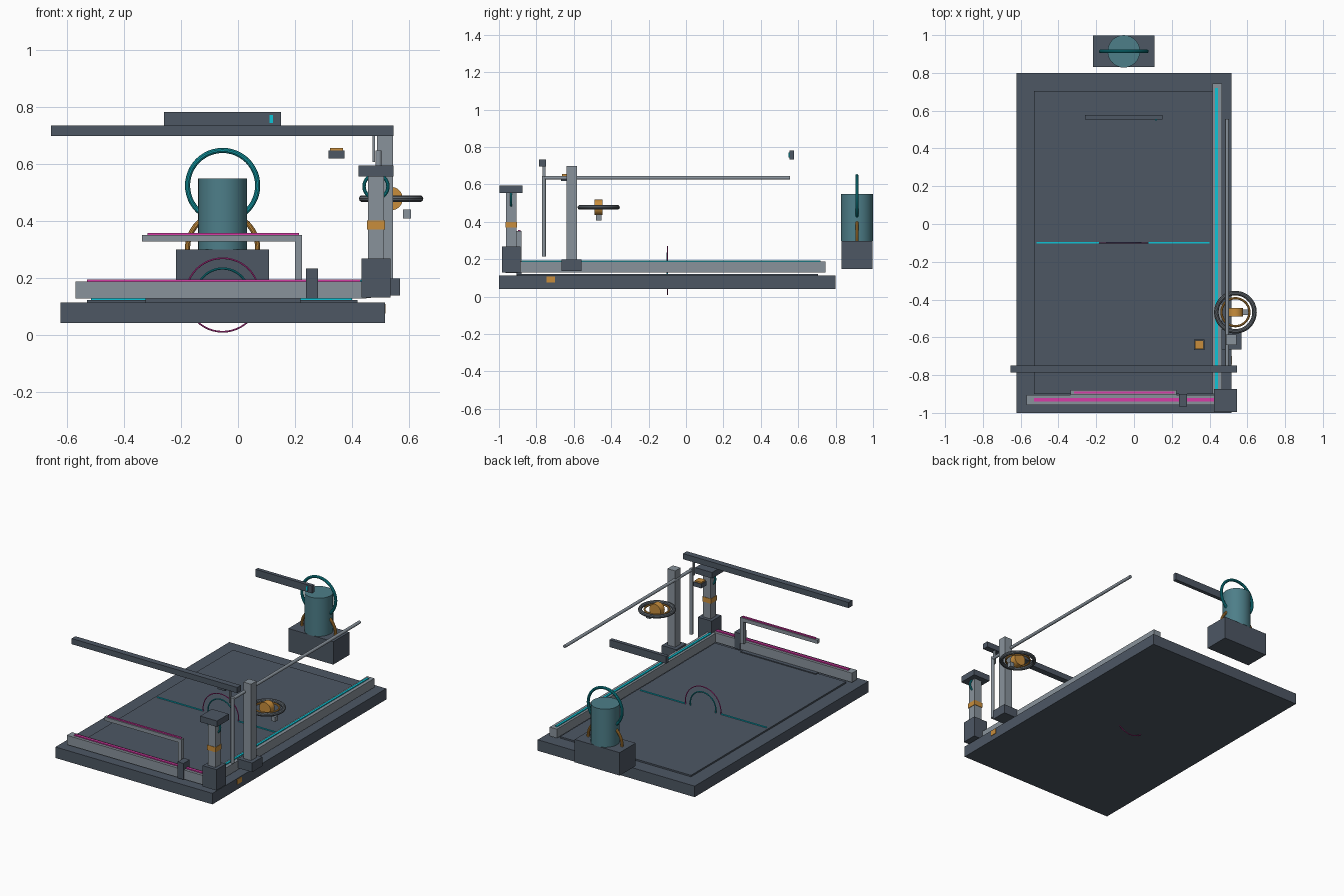
import bpy, math

if "Cube" in bpy.data.objects:
    bpy.data.objects.remove(bpy.data.objects["Cube"])


def material(name, rgb):
    m = bpy.data.materials.new(name)
    m.diffuse_color = (*rgb, 1)
    m.use_nodes = True
    m.node_tree.nodes["Principled BSDF"].inputs["Base Color"].default_value = m.diffuse_color
    return m


SLATE = material("dark slate", (0.075, 0.096, 0.127))
GREY = material("light grey", (0.25, 0.29, 0.33))
GUN = material("gunmetal", (0.12, 0.14, 0.16))
TANK = material("dusty teal", (0.075, 0.21, 0.25))
TEAL = material("teal", (0.006, 0.31, 0.36))
CYAN = material("cyan", (0.004, 0.55, 0.67))
PINK = material("magenta", (0.68, 0.045, 0.38))
ORANGE = material("orange", (0.58, 0.27, 0.045))


def finish(name, mat, smooth=False):
    o = bpy.context.object
    o.name = name
    o.data.materials.append(mat)
    if smooth:
        bpy.ops.object.shade_smooth_by_angle()
    return o


def box(name, x, y, z, mat):
    """Box from its (min, max) range on each axis."""
    bpy.ops.mesh.primitive_cube_add(size=1, location=[(a + b) / 2 for a, b in (x, y, z)])
    o = finish(name, mat)
    o.scale = [b - a for a, b in (x, y, z)]
    return o


def post(name, cx, cy, half, z, mat):
    """Square upright around a centre line."""
    return box(name, (cx - half, cx + half), (cy - half, cy + half), z, mat)


def rod(name, loc, r, length, mat, rot=(0, 0, 0)):
    bpy.ops.mesh.primitive_cylinder_add(vertices=32, radius=r, depth=length, location=loc, rotation=rot)
    return finish(name, mat, True)


def ring(name, loc, r, tube, mat, upright=True):
    bpy.ops.mesh.primitive_torus_add(major_radius=r, minor_radius=tube, major_segments=48,
                                     minor_segments=10, location=loc,
                                     rotation=(math.pi / 2 if upright else 0, 0, 0))
    return finish(name, mat, True)


CX = -0.054            # centre line of the bed
QUARTER = math.pi / 2

# Bed with a raised inner plate
box("base_plate", (-0.623, 0.515), (-1.0, 0.80), (0.04, 0.112), SLATE)
box("inner_plate", (-0.53, 0.42), (-0.90, 0.705), (0.112, 0.122), SLATE)
box("side_marker", (0.512, 0.518), (-0.745, -0.70), (0.074, 0.107), ORANGE)

# Centre line and the upright rings that cross the bed
for x in ((-0.515, CX - 0.131), (CX + 0.131, 0.40)):
    box("centre_line", x, (-0.104, -0.096), (0.121, 0.127), CYAN)
ring("outer_bed_ring", (CX, -0.1, 0.139), 0.129, 0.003, PINK)
ring("inner_bed_ring", (CX, -0.1, 0.139), 0.093, 0.004, TEAL)

# Rails with coloured strips
box("side_rail", (0.415, 0.467), (-0.90, 0.745), (0.128, 0.187), GREY)
box("side_rail_strip", (0.430, 0.445), (-0.88, 0.72), (0.187, 0.193), CYAN)
box("front_rail", (-0.57, 0.45), (-0.958, -0.905), (0.126, 0.187), GREY)
box("front_rail_strip", (-0.53, 0.43), (-0.94, -0.922), (0.187, 0.194), PINK)

# Low arm over the front rail
box("arm_track", (-0.325, 0.22), (-0.907, -0.88), (0.112, 0.128), SLATE)
box("low_arm", (-0.336, 0.225), (-0.905, -0.88), (0.326, 0.35), GREY)
box("low_arm_strip", (-0.318, 0.214), (-0.898, -0.886), (0.35, 0.357), PINK)
box("low_arm_upright", (0.20, 0.225), (-0.905, -0.88), (0.18, 0.326), GREY)
box("arm_stop", (0.238, 0.28), (-0.965, -0.90), (0.126, 0.232), SLATE)

# Corner post
PX, PY = 0.484, -0.935
post("corner_foot", PX, PY, 0.050, (0.13, 0.267), SLATE)
post("corner_post", PX, PY, 0.028, (0.267, 0.554), GREY)
post("corner_band", PX, PY, 0.031, (0.368, 0.40), ORANGE)
post("corner_cap", PX, PY, 0.061, (0.554, 0.593), SLATE)
ring("corner_ring", (PX, PY, 0.52), 0.042, 0.006, TEAL)

# Column, cross beam and long rod
post("column_foot", 0.515, -0.612, 0.053, (0.137, 0.197), SLATE)
post("column", 0.515, -0.612, 0.028, (0.197, 0.697), GREY)
box("cross_beam", (-0.655, 0.545), (-0.787, -0.748), (0.696, 0.733), SLATE)
box("beam_hanger", (0.472, 0.481), (-0.768, -0.752), (0.605, 0.696), GREY)
rod("hanging_rod", (0.493, -0.76, 0.43), 0.011, 0.43, GREY)
rod("long_rod", (0.493, -0.1, 0.635), 0.010, 1.31, GREY, (QUARTER, 0, 0))

# Floating tool block
box("tool_block", (0.317, 0.374), (-0.667, -0.612), (0.617, 0.645), SLATE)
box("tool_block_top", (0.322, 0.369), (-0.662, -0.617), (0.645, 0.654), ORANGE)

# Gimbal beside the column
GX, GY, GZ = 0.537, -0.467, 0.477
ring("gimbal_ring", (GX, GY, GZ), 0.101, 0.012, GUN, False)
ring("gimbal_inner_ring", (GX, GY, GZ), 0.074, 0.006, ORANGE, False)
rod("gimbal_wheel", (GX, GY, GZ), 0.041, 0.043, ORANGE, (QUARTER, 0, 0))
box("gimbal_weight", (0.578, 0.606), (-0.481, -0.453), (0.407, 0.438), GREY)

# Rear beam with a small marker
box("rear_beam", (-0.26, 0.15), (0.553, 0.577), (0.732, 0.78), SLATE)
box("rear_beam_marker", (0.111, 0.122), (0.548, 0.554), (0.743, 0.771), CYAN)

# Rear tank on its block
TY = 0.914
box("tank_block", (CX - 0.163, CX + 0.163), (TY - 0.083, TY + 0.083), (0.148, 0.298), SLATE)
rod("tank", (CX, TY, 0.423), 0.086, 0.25, TANK)
ring("tank_upper_ring", (CX, TY, 0.523), 0.123, 0.009, TEAL)
ring("tank_lower_ring", (CX, TY, 0.303), 0.123, 0.009, ORANGE)
